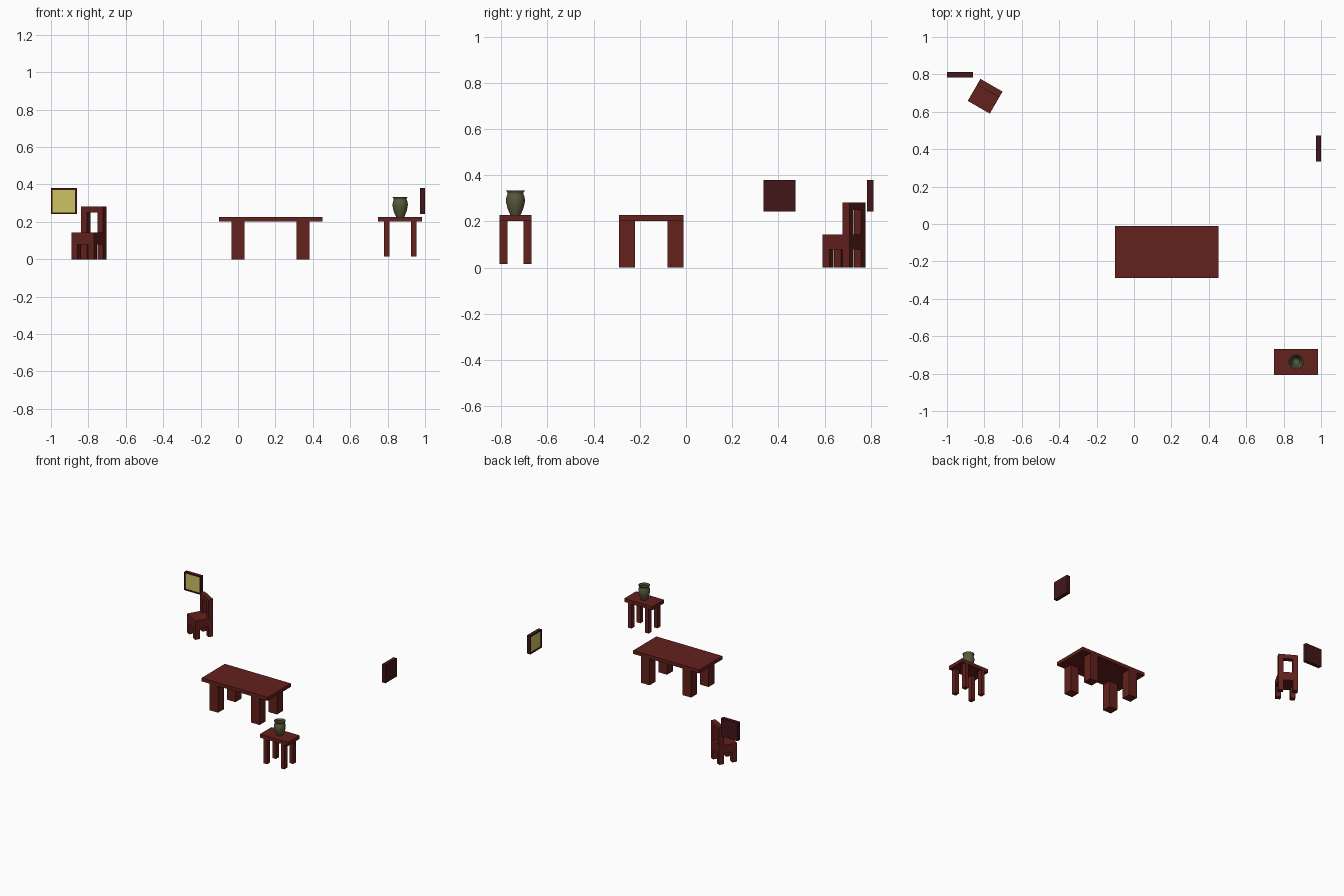
import bpy, bmesh, math
from mathutils import Matrix, Vector

if "Cube" in bpy.data.objects:
    bpy.data.objects.remove(bpy.data.objects["Cube"])


def material(name, rgb):
    m = bpy.data.materials.new(name)
    m.diffuse_color = (*rgb, 1)
    m.use_nodes = True
    m.node_tree.nodes["Principled BSDF"].inputs["Base Color"].default_value = m.diffuse_color
    return m


WOOD = material("red_wood", (0.125, 0.015, 0.012))
DARK = material("dark_wood", (0.055, 0.008, 0.009))
CANVAS = material("canvas_yellow", (0.60, 0.55, 0.12))
GLAZE = material("olive_glaze", (0.10, 0.10, 0.045))


def box(name, x, y, z, mat, place=Matrix()):
    """Box from (min, max) ranges, then placed by a matrix."""
    bm = bmesh.new()
    bmesh.ops.create_cube(bm, size=1)
    for v in bm.verts:
        v.co = Vector(r[0] + (c + 0.5) * (r[1] - r[0])
                      for c, r in zip(v.co, (x, y, z)))
    bm.transform(place)
    return finish(name, bm, mat)


def finish(name, bm, mat):
    bmesh.ops.recalc_face_normals(bm, faces=bm.faces)
    me = bpy.data.meshes.new(name)
    bm.to_mesh(me)
    bm.free()
    me.materials.append(mat)
    ob = bpy.data.objects.new(name, me)
    bpy.context.collection.objects.link(ob)
    return ob


def table(name, centre, size, leg, leg_x, z_foot):
    """Slab top with four legs flush to the long edges."""
    at = Matrix.Translation((*centre, 0))
    w, d = size[0] / 2, size[1] / 2
    box(name + "_top", (-w, w), (-d, d), (0.201, 0.227), WOOD, at)
    lx, ly = leg[0] / 2, leg[1]
    for sx in (-1, 1):
        for sy in (-1, 1):
            y = sorted((sy * d, sy * (d - ly)))
            box(name + "_leg", (sx * leg_x - lx, sx * leg_x + lx), y,
                (z_foot, 0.201), WOOD, at)


table("dining_table", (0.174, -0.15), (0.553, 0.278), (0.07, 0.069), 0.174, 0)
table("side_table", (0.867, -0.738), (0.236, 0.14), (0.03, 0.035), 0.072, 0.015)

# Chair, turned 30 degrees
at = Matrix.Translation((-0.796, 0.683, 0)) @ Matrix.Rotation(math.radians(-30), 4, 'Z')
W, D, T = 0.068, 0.068, 0.036
box("chair_seat", (-W, W), (-D, D), (0.079, 0.142), WOOD, at)
box("chair_back_rail", (-W, W), (D - T, D), (0.25, 0.282), WOOD, at)
for s in (-1, 1):
    x = sorted((s * W, s * (W - 0.036)))
    box("chair_front_leg", x, (-D, -D + T), (0, 0.079), WOOD, at)
    box("chair_back_leg", x, (D - T, D), (0, 0.079), WOOD, at)
    box("chair_back_post", x, (D - T, D), (0.142, 0.25), WOOD, at)


def picture(name, place):
    """Framed picture, local front facing -y, with recessed canvas."""
    h, b, d = 0.069, 0.009, 0.028
    box(name + "_backing", (-h, h), (0.01, d), (-h, h), DARK, place)
    for s in (-1, 1):
        r = sorted((s * h, s * (h - b)))
        box(name + "_frame_side", r, (0, 0.01), (-h, h), DARK, place)
        box(name + "_frame_rail", (-h + b, h - b), (0, 0.01), r, DARK, place)
    box(name + "_canvas", (-h + b, h - b), (0.006, 0.01), (-h + b, h - b), CANVAS, place)


picture("left_picture", Matrix.Translation((-0.931, 0.784, 0.311)))
picture("right_picture", Matrix.Translation((0.972, 0.404, 0.311))
        @ Matrix.Rotation(math.radians(-90), 4, 'Z'))

# Vase: lathed profile with hollow inside
profile = [(0, .227), (.022, .227), (.027, .238), (.035, .258), (.040, .28),
           (.041, .295), (.038, .31), (.034, .319), (.035, .325), (.041, .333),
           (.037, .333), (.030, .322), (.034, .305), (.036, .285), (.030, .258),
           (.018, .237), (0, .236)]
bm = bmesh.new()
ring = [bm.verts.new((r, 0, z)) for r, z in profile]
edges = [bm.edges.new(p) for p in zip(ring, ring[1:])]
bmesh.ops.spin(bm, geom=ring + edges, cent=(0, 0, 0), axis=(0, 0, 1),
               angle=math.tau, steps=24, use_duplicate=False)
bmesh.ops.remove_doubles(bm, verts=bm.verts, dist=0.0002)
bm.transform(Matrix.Translation((0.867, -0.738, 0)))
vase = finish("vase", bm, GLAZE)
bpy.context.view_layer.objects.active = vase
vase.select_set(True)
bpy.ops.object.shade_smooth_by_angle(angle=math.radians(40))
